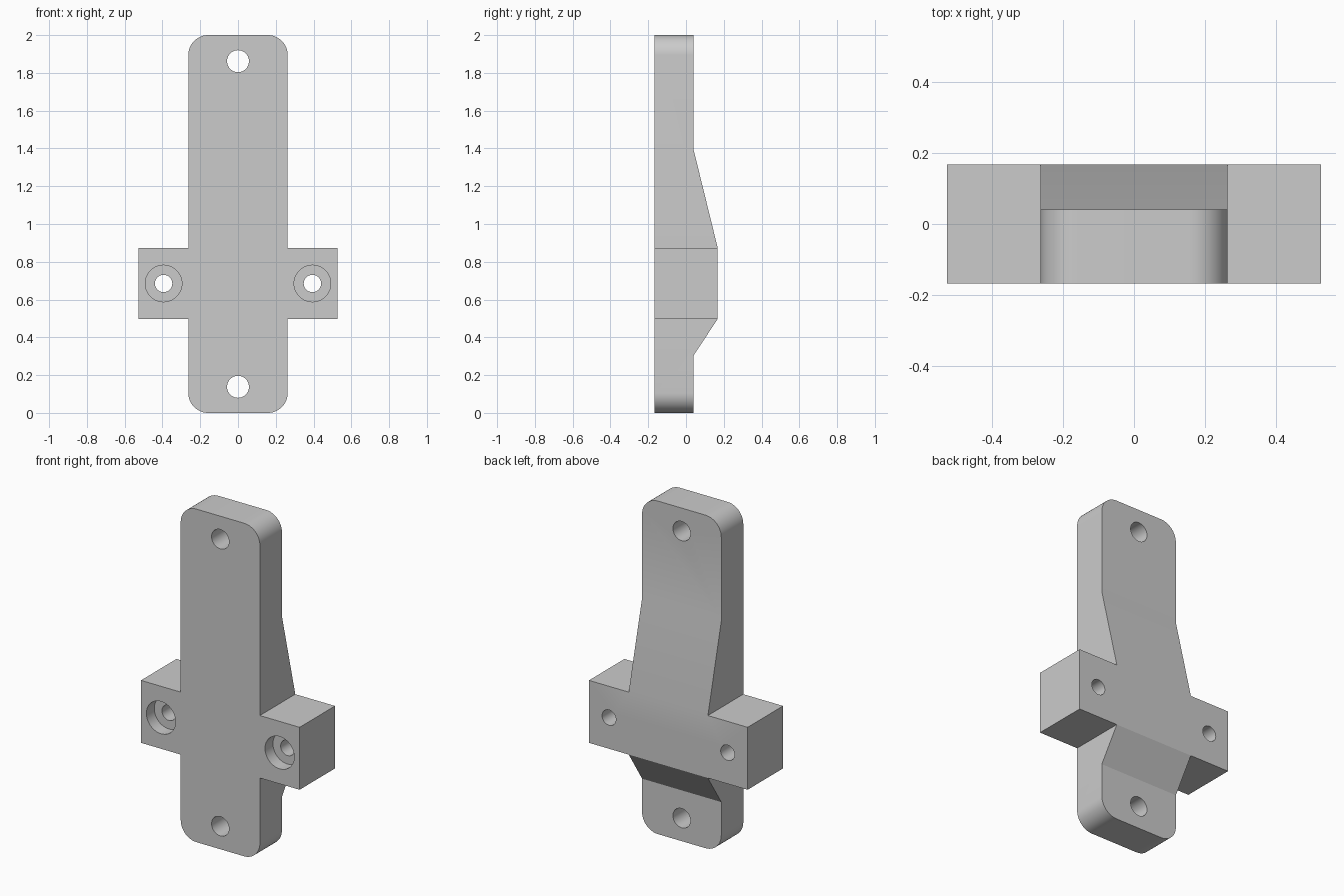
import bpy, bmesh
from math import cos, sin, pi
from mathutils import Vector, Matrix

if "Cube" in bpy.data.objects:
    bpy.data.objects.remove(bpy.data.objects["Cube"], do_unlink=True)

grey = bpy.data.materials.new("plain grey")
grey.use_nodes = True
colour = (0.6, 0.6, 0.6, 1)
grey.diffuse_color = colour
grey.node_tree.nodes["Principled BSDF"].inputs["Base Color"].default_value = colour

FRONT, BACK, PLATE_BACK = -0.168, 0.168, 0.041
HALF_W, HALF_BAR, RADIUS = 0.263, 0.527, 0.105
BAR_LOW, BAR_HIGH, TOP = 0.498, 0.873, 2.0


def prism(name, points, sweep):
    """Extrude a closed outline along the sweep vector."""
    bm = bmesh.new()
    face = bm.faces.new([bm.verts.new(p) for p in points])
    new = bmesh.ops.extrude_face_region(bm, geom=[face])["geom"]
    bmesh.ops.translate(bm, vec=sweep, verts=[v for v in new if isinstance(v, bmesh.types.BMVert)])
    bmesh.ops.recalc_face_normals(bm, faces=bm.faces)
    return finish(name, bm)


def finish(name, bm):
    mesh = bpy.data.meshes.new(name)
    bm.to_mesh(mesh)
    bm.free()
    mesh.materials.append(grey)
    obj = bpy.data.objects.new(name, mesh)
    bpy.context.collection.objects.link(obj)
    return obj


def bore(name, x, z, radius, y0, y1):
    """Cylinder cutter running front to back."""
    bm = bmesh.new()
    place = Matrix.Translation((x, (y0 + y1) / 2, z)) @ Matrix.Rotation(pi / 2, 4, 'X')
    bmesh.ops.create_cone(bm, cap_ends=True, segments=48, radius1=radius, radius2=radius,
                          depth=y1 - y0, matrix=place)
    return finish(name, bm)


def combine(target, tool, operation):
    mod = target.modifiers.new(tool.name, 'BOOLEAN')
    mod.operation, mod.object, mod.solver = operation, tool, 'EXACT'
    bpy.context.view_layer.objects.active = target
    bpy.ops.object.modifier_apply(modifier=mod.name)
    bpy.data.objects.remove(tool, do_unlink=True)


def corner(z, start):
    """Quarter-round corner on the +x side."""
    steps = 12
    return [(HALF_W - RADIUS + RADIUS * cos(start + i * pi / 2 / steps),
             z + RADIUS * sin(start + i * pi / 2 / steps)) for i in range(steps + 1)]


# Cross-shaped front outline, mirrored about the centre line
half = corner(RADIUS, -pi / 2)
half += [(HALF_W, BAR_LOW), (HALF_BAR, BAR_LOW), (HALF_BAR, BAR_HIGH), (HALF_W, BAR_HIGH)]
half += corner(TOP - RADIUS, 0)
outline = half + [(-x, z) for x, z in reversed(half)]
bracket = prism("mounting_bracket", [(x, -0.5, z) for x, z in outline], Vector((0, 1, 0)))

# Side profile: thin plate sloping out to the thick crossbar
side = [(FRONT, -0.2), (PLATE_BACK, -0.2), (PLATE_BACK, 0.305), (BACK, BAR_LOW),
        (BACK, BAR_HIGH), (PLATE_BACK, 1.39), (PLATE_BACK, 2.2), (FRONT, 2.2)]
profile = prism("side_profile", [(-1, y, z) for y, z in side], Vector((2, 0, 0)))
combine(bracket, profile, 'INTERSECT')

# Plate holes
for z in (0.138, 1.862):
    combine(bracket, bore("plate_hole", 0, z, 0.058, -0.4, 0.4), 'DIFFERENCE')

# Counterbored crossbar holes
for x in (-0.394, 0.394):
    combine(bracket, bore("bar_hole", x, 0.685, 0.046, -0.4, 0.4), 'DIFFERENCE')
    combine(bracket, bore("counterbore", x, 0.685, 0.097, -0.4, FRONT + 0.075), 'DIFFERENCE')

# Smooth rounds, crisp edges
bpy.ops.object.select_all(action='DESELECT')
bracket.select_set(True)
bpy.context.view_layer.objects.active = bracket
bpy.ops.object.shade_smooth_by_angle(angle=pi / 9)
